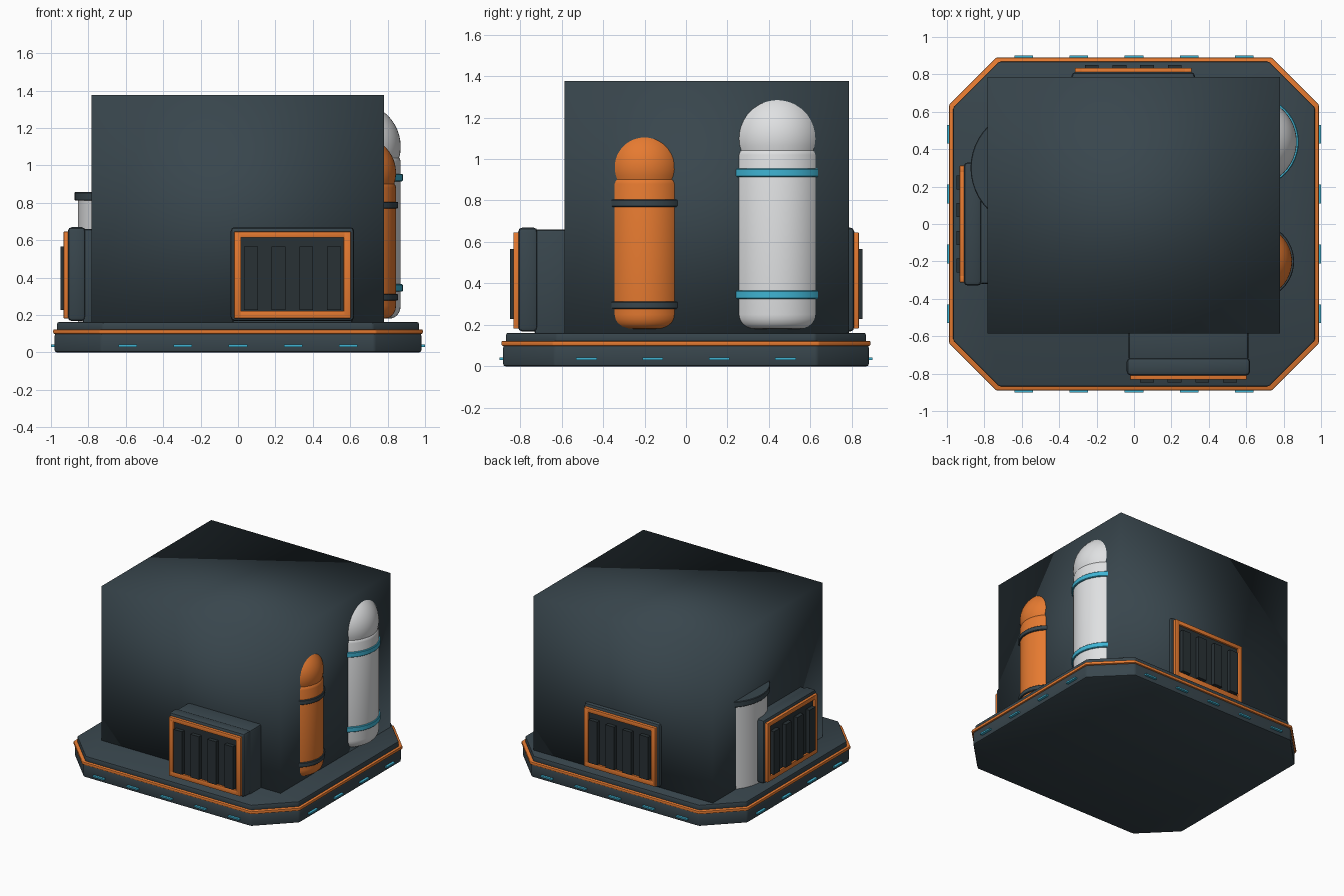
import bpy, bmesh, math
from mathutils import Matrix, Vector

if "Cube" in bpy.data.objects:
    bpy.data.objects.remove(bpy.data.objects["Cube"])


def material(name, rgb):
    m = bpy.data.materials.new(name)
    m.diffuse_color = (*rgb, 1)
    m.use_nodes = True
    m.node_tree.nodes["Principled BSDF"].inputs["Base Color"].default_value = m.diffuse_color
    return m


HULL = material("dark slate", (0.040, 0.061, 0.074))
VENT = material("vent grey", (0.022, 0.031, 0.036))
ORANGE = material("orange", (0.79, 0.195, 0.03))
WHITE = material("light grey", (0.74, 0.75, 0.76))
CYAN = material("cyan", (0.05, 0.46, 0.66))


def finish(name, bm, mat, angle=35):
    """Turn a bmesh into a named object, smooth below the given angle."""
    bmesh.ops.recalc_face_normals(bm, faces=bm.faces)
    me = bpy.data.meshes.new(name)
    bm.to_mesh(me)
    bm.free()
    me.materials.append(mat)
    me.shade_smooth()
    if angle < 180:
        me.set_sharp_from_angle(angle=math.radians(angle))
    ob = bpy.data.objects.new(name, me)
    bpy.context.collection.objects.link(ob)
    return ob


def bevel_all(bm, width, segments=2):
    bmesh.ops.bevel(bm, geom=bm.edges[:], offset=width, segments=segments,
                    profile=0.5, affect='EDGES')


def box(name, lo, hi, mat, bevel=0.0, turn=None, angle=35):
    """Box between two corners, optionally bevelled and transformed."""
    lo, hi = Vector(lo), Vector(hi)
    bm = bmesh.new()
    size = hi - lo
    bmesh.ops.create_cube(bm, size=1, matrix=Matrix.Translation((lo + hi) / 2)
                          @ Matrix.Diagonal((*size, 1)))
    if bevel:
        bevel_all(bm, bevel)
    if turn:
        bm.transform(turn)
    return finish(name, bm, mat, angle)


def slab(name, hx, hy, cut, z0, z1, mat, bevel):
    """Rectangle with cut corners, extruded upward."""
    quarter = [(hx, hy - cut), (hx - cut, hy)]
    outline = (quarter + [(-x, y) for x, y in quarter[::-1]]
               + [(-x, -y) for x, y in quarter]
               + [(x, -y) for x, y in quarter[::-1]])
    bm = bmesh.new()
    face = bm.faces.new([bm.verts.new((x, y, z0)) for x, y in outline])
    top = bmesh.ops.extrude_face_region(bm, geom=[face])["geom"]
    bmesh.ops.translate(bm, vec=(0, 0, z1 - z0),
                        verts=[v for v in top if isinstance(v, bmesh.types.BMVert)])
    bevel_all(bm, bevel)
    return finish(name, bm, mat)


def lathe(name, x, y, profile, mat, segments=48):
    """Spin a (radius, height) profile around a vertical axis."""
    bm = bmesh.new()
    verts = [bm.verts.new((r, 0, z)) for r, z in profile]
    edges = [bm.edges.new(p) for p in zip(verts, verts[1:])]
    bmesh.ops.spin(bm, geom=verts + edges, cent=(0, 0, 0), axis=(0, 0, 1),
                   angle=math.tau, steps=segments, use_duplicate=False)
    bmesh.ops.remove_doubles(bm, verts=bm.verts, dist=1e-4)
    bm.transform(Matrix.Translation((x, y, 0)))
    return finish(name, bm, mat, 40)


def ring(name, x, y, r, z0, z1, mat):
    b = 0.004
    return lathe(name, x, y, [(0, z0), (r - b, z0), (r, z0 + b), (r, z1 - b),
                              (r - b, z1), (0, z1)], mat)


# Platform: base, orange trim and deck
slab("base", 0.98, 0.882, 0.25, 0, 0.102, HULL, 0.012)
slab("base_trim", 0.988, 0.89, 0.25, 0.099, 0.123, ORANGE, 0.007)
slab("deck", 0.967, 0.868, 0.245, 0.11, 0.162, HULL, 0.01)

# Light strips around the base
for s in (-1, 1):
    for i in range(5):
        x = (i - 2) * 0.295
        box("light_strip", (x - 0.05, s * 0.89 - 0.01, 0.03),
            (x + 0.05, s * 0.89 + 0.01, 0.042), CYAN)
    for i in range(4):
        y = (i - 1.5) * 0.32
        box("light_strip", (s * 0.99 - 0.01, y - 0.05, 0.03),
            (s * 0.99 + 0.01, y + 0.05, 0.042), CYAN)

# Main block with softly blended shading
box("main_block", (-0.783, -0.585, 0.03), (0.781, 0.785, 1.376), HULL, angle=180)


def tank(name, x, y, r, neck, dome_z, bands, mat, band_mat):
    """Upright tank with rounded foot, domed top and two straps."""
    foot = [(r - 0.06 + 0.06 * math.sin(a), 0.25 - 0.07 * math.cos(a))
            for a in (math.radians(18 * i) for i in range(6))]
    lathe(name + "_body", x, y, [(0, 0.18)] + foot
          + [(r, neck - 0.025), (r - 0.004, neck - 0.01), (r - 0.012, neck), (0, neck)], mat)
    start = -math.asin((dome_z - neck + 0.01) / r)
    arc = [start + (math.pi / 2 - start) * i / 14 for i in range(15)]
    lathe(name + "_dome", x, y,
          [(r * math.cos(a), dome_z + r * math.sin(a)) for a in arc], mat)
    for z, half in bands:
        ring(name + "_strap", x, y, r + 0.011, z - half, z + half, band_mat)


tank("orange_tank", 0.65, -0.2, 0.195, 0.905, 0.96,
     [(0.295, 0.018), (0.787, 0.018)], ORANGE, HULL)
tank("white_tank", 0.635, 0.44, 0.235, 1.045, 1.10,
     [(0.345, 0.02), (0.934, 0.02)], WHITE, CYAN)

# Short drum with a dark lid on the left
ring("drum", -0.56, 0.3, 0.296, 0.15, 0.815, WHITE)
ring("drum_lid", -0.56, 0.3, 0.314, 0.812, 0.857, HULL)


def vent(place, depth):
    """Vent unit facing -y, with its flange face on the local plane y = 0."""
    def part(name, x0, x1, y0, y1, z0, z1, mat, bevel=0.0):
        box(name, (x0, y0, z0), (x1, y1, z1), mat, bevel, place)
    part("vent_housing", -0.32, 0.32, 0.08, depth, 0.15, 0.66, HULL, 0.015)
    part("vent_flange", -0.33, 0.33, 0, 0.095, 0.167, 0.67, HULL, 0.022)
    part("vent_panel", -0.28, 0.28, -0.008, 0.02, 0.21, 0.62, VENT)
    # frame rails
    for s in (-1, 1):
        a, b = sorted((s * 0.274, s * 0.312))
        part("vent_frame_side", a, b, -0.022, 0.02, 0.182, 0.646, ORANGE, 0.004)
    part("vent_frame_top", -0.3, 0.3, -0.022, 0.02, 0.613, 0.646, ORANGE, 0.004)
    part("vent_frame_bottom", -0.3, 0.3, -0.022, 0.02, 0.182, 0.222, ORANGE, 0.004)
    # upright slats
    for i in range(4):
        x = (i - 1.5) * 0.148
        part("vent_slat", x - 0.037, x + 0.037, -0.038, 0, 0.228, 0.567, VENT)


vent(Matrix.Translation((0.291, -0.81, 0)), 0.3)
vent(Matrix.Translation((-0.91, 0, 0)) @ Matrix.Rotation(-math.pi / 2, 4, 'Z'), 0.2)
vent(Matrix.Translation((-0.004, 0.812, 0)) @ Matrix.Rotation(math.pi, 4, 'Z'), 0.2)
